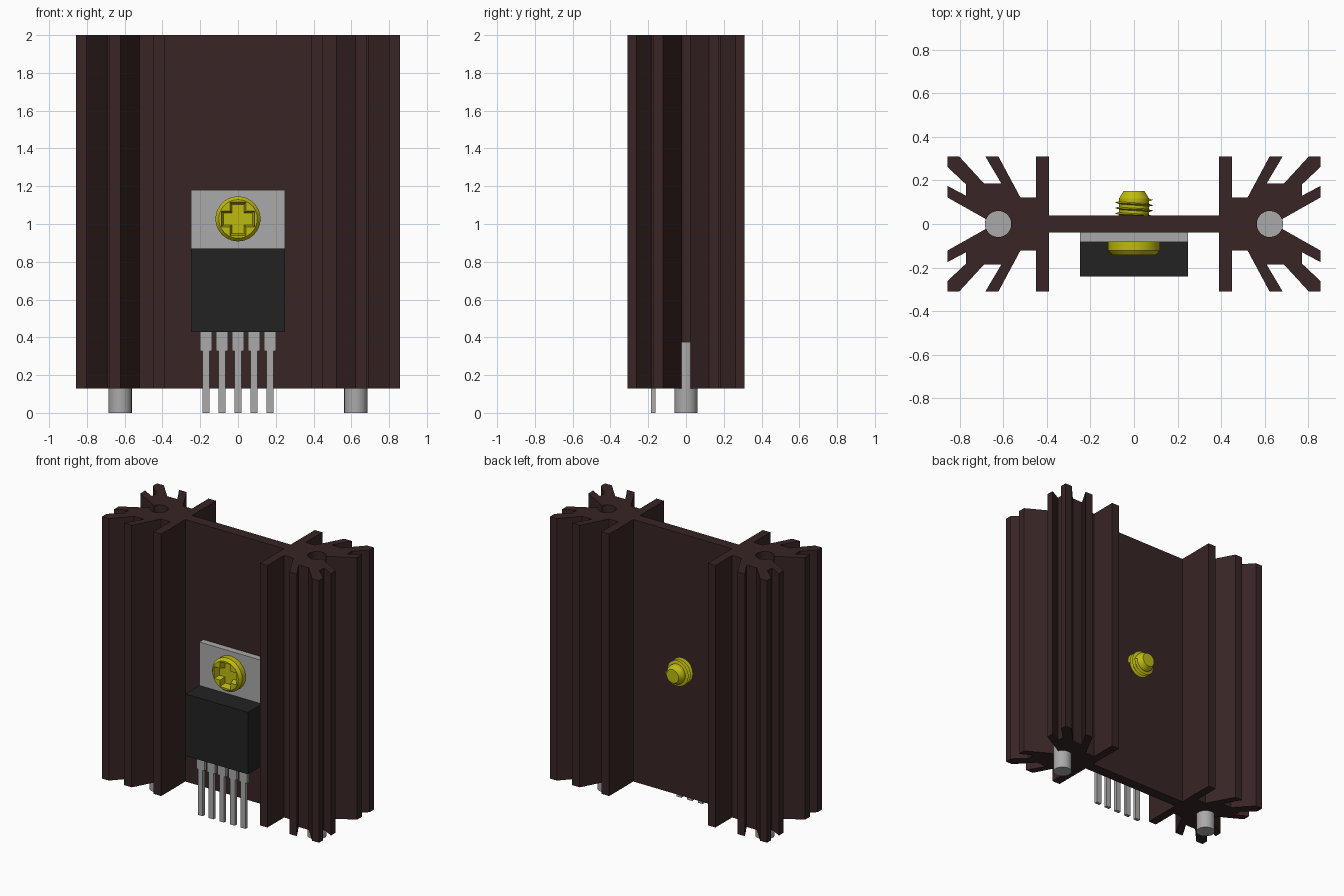
import bpy, bmesh, math
from mathutils import Matrix, Vector

cube = bpy.data.objects.get("Cube")
if cube:
    bpy.data.objects.remove(cube)


def material(name, rgb, rough=0.6):
    m = bpy.data.materials.new(name)
    m.use_nodes = True
    m.diffuse_color = (*rgb, 1)
    b = m.node_tree.nodes["Principled BSDF"]
    b.inputs["Base Color"].default_value = (*rgb, 1)
    b.inputs["Roughness"].default_value = rough
    return m


BROWN = material("dark brown anodised", (0.040, 0.018, 0.018))
GREY = material("tinned metal grey", (0.40, 0.40, 0.40))
BLACK = material("black plastic", (0.016, 0.016, 0.016))
YELLOW = material("yellow brass", (0.52, 0.49, 0.005))


def finish(name, bm, mat, smooth=False):
    bmesh.ops.recalc_face_normals(bm, faces=bm.faces[:])
    me = bpy.data.meshes.new(name)
    bm.to_mesh(me)
    bm.free()
    ob = bpy.data.objects.new(name, me)
    bpy.context.collection.objects.link(ob)
    me.materials.append(mat)
    if smooth:
        select(ob)
        bpy.ops.object.shade_smooth_by_angle(angle=math.radians(30))
    return ob


def select(ob):
    bpy.ops.object.select_all(action='DESELECT')
    ob.select_set(True)
    bpy.context.view_layer.objects.active = ob


def box(name, x, y, z, mat):
    """Box from (min, max) ranges."""
    bm = bmesh.new()
    bmesh.ops.create_cube(bm, size=1)
    for v in bm.verts:
        v.co = Vector([(r[0] + r[1]) / 2 + c * (r[1] - r[0]) for r, c in zip((x, y, z), v.co)])
    return finish(name, bm, mat)


def prism(name, outline, axis, a, b, mat):
    """Extrude a 2D outline along z (x, y points) or y (x, z points)."""
    bm = bmesh.new()
    place = (lambda p, d: (p[0], p[1], d)) if axis == 'z' else (lambda p, d: (p[0], d, p[1]))
    face = bm.faces.new([bm.verts.new(place(p, a)) for p in outline])
    ext = bmesh.ops.extrude_face_region(bm, geom=[face])
    shift = place((0, 0), b - a)
    bmesh.ops.translate(bm, vec=shift, verts=[g for g in ext['geom'] if isinstance(g, bmesh.types.BMVert)])
    return finish(name, bm, mat)


# Heatsink: half outline of one finned end, mirrored and then rotated
HOLE_X, HOLE_R, SLOT = 0.624, 0.06, 0.022
upper = [(0.39, 0.038), (0.39, 0.31), (0.45, 0.31), (0.45, 0.122), (0.522, 0.122),
         (0.623, 0.31), (0.683, 0.31), (0.61, 0.187), (0.69, 0.187), (0.803, 0.31),
         (0.857, 0.31), (0.857, 0.262), (0.772, 0.182), (0.772, 0.13), (0.857, 0.175),
         (0.857, 0.122)]
start = math.asin(SLOT / HOLE_R)
arc = [(HOLE_X + HOLE_R * math.cos(t), HOLE_R * math.sin(t))
       for t in [start + (2 * math.pi - 2 * start) * i / 24 for i in range(25)]]
end = upper + arc + [(x, -y) for x, y in reversed(upper)]
outline = end + [(-x, -y) for x, y in end]
prism("heatsink", outline, 'z', 0.128, 2.0, BROWN)

# Solder pins pressed into the slotted holes
for side, sx in (("left", 1), ("right", -1)):
    bm = bmesh.new()
    bmesh.ops.create_cone(bm, cap_ends=True, segments=32, radius1=0.0615, radius2=0.0615, depth=0.375,
                          matrix=Matrix.Translation((sx * HOLE_X, 0, 0.1875)))
    finish(side + "_mounting_pin", bm, GREY, True)

# Power transistor: metal tab, plastic body and five stepped leads
box("transistor_tab", (-0.248, 0.248), (-0.083, -0.038), (0.45, 1.18), GREY)
box("transistor_body", (-0.248, 0.248), (-0.242, -0.04), (0.428, 0.87), BLACK)
lead = [(0.032, 0.44), (0.032, 0.328), (0.019, 0.328), (0.019, 0.0)]
lead = lead + [(-x, z) for x, z in reversed(lead)]
for i in range(5):
    cx = (i - 2) * 0.0845
    prism(f"transistor_lead_{i + 1}", [(cx + x, z) for x, z in lead], 'y', -0.184, -0.161, GREY)

# Screw: turned body with a tapered cross recess
SZ = 1.027
profile = [(0, -0.142), (0.102, -0.142), (0.119, -0.122), (0.119, -0.083), (0.068, -0.083),
           (0.068, 0.118), (0.048, 0.152), (0, 0.152)]
bm = bmesh.new()
verts = [bm.verts.new((r, y, 0)) for r, y in profile]
edges = [bm.edges.new(p) for p in zip(verts, verts[1:])]
bmesh.ops.spin(bm, geom=verts + edges, cent=(0, 0, 0), axis=(0, 1, 0), angle=2 * math.pi, steps=40)
bmesh.ops.remove_doubles(bm, verts=bm.verts[:], dist=1e-4)
bmesh.ops.translate(bm, vec=(0, 0, SZ), verts=bm.verts[:])
screw = finish("screw", bm, YELLOW)


def cross(w, l):
    quarter = [(l, -w), (l, w), (w, w)]
    pts = []
    for k in range(4):
        c, s = (1, 0, -1, 0)[k], (0, 1, 0, -1)[k]
        pts += [(c * x - s * z, s * x + c * z) for x, z in quarter]
    return pts


bm = bmesh.new()
rings = [[bm.verts.new((x, y, SZ + z)) for x, z in cross(w, l)]
         for y, w, l in ((-0.16, 0.046, 0.094), (-0.10, 0.032, 0.076))]
for ring in rings:
    bm.faces.new(ring)
for i in range(12):
    j = (i + 1) % 12
    bm.faces.new((rings[0][i], rings[0][j], rings[1][j], rings[1][i]))
cutter = finish("recess_cutter", bm, YELLOW)
cutter.hide_render = True
mod = screw.modifiers.new("cross_recess", 'BOOLEAN')
mod.operation, mod.solver, mod.object = 'DIFFERENCE', 'EXACT', cutter
select(screw)
bpy.ops.object.modifier_apply(modifier=mod.name)
bpy.data.objects.remove(cutter)
select(screw)
bpy.ops.object.shade_smooth_by_angle(angle=math.radians(25))

# Screw thread: thin triangular ridge swept along a helix
bm = bmesh.new()
TURNS, STEPS, PITCH = 3, 32, 0.025
prev = None
for i in range(TURNS * STEPS + 1):
    t = 2 * math.pi * i / STEPS
    y = 0.036 + PITCH * i / STEPS
    ring = [bm.verts.new((r * math.cos(t), y + dy, SZ + r * math.sin(t)))
            for r, dy in ((0.064, -0.007), (0.088, 0), (0.064, 0.007))]
    if prev:
        for k in range(3):
            n = (k + 1) % 3
            bm.faces.new((prev[k], prev[n], ring[n], ring[k]))
    else:
        bm.faces.new(ring)
    prev = ring
bm.faces.new(prev)
finish("screw_thread", bm, YELLOW, True)
